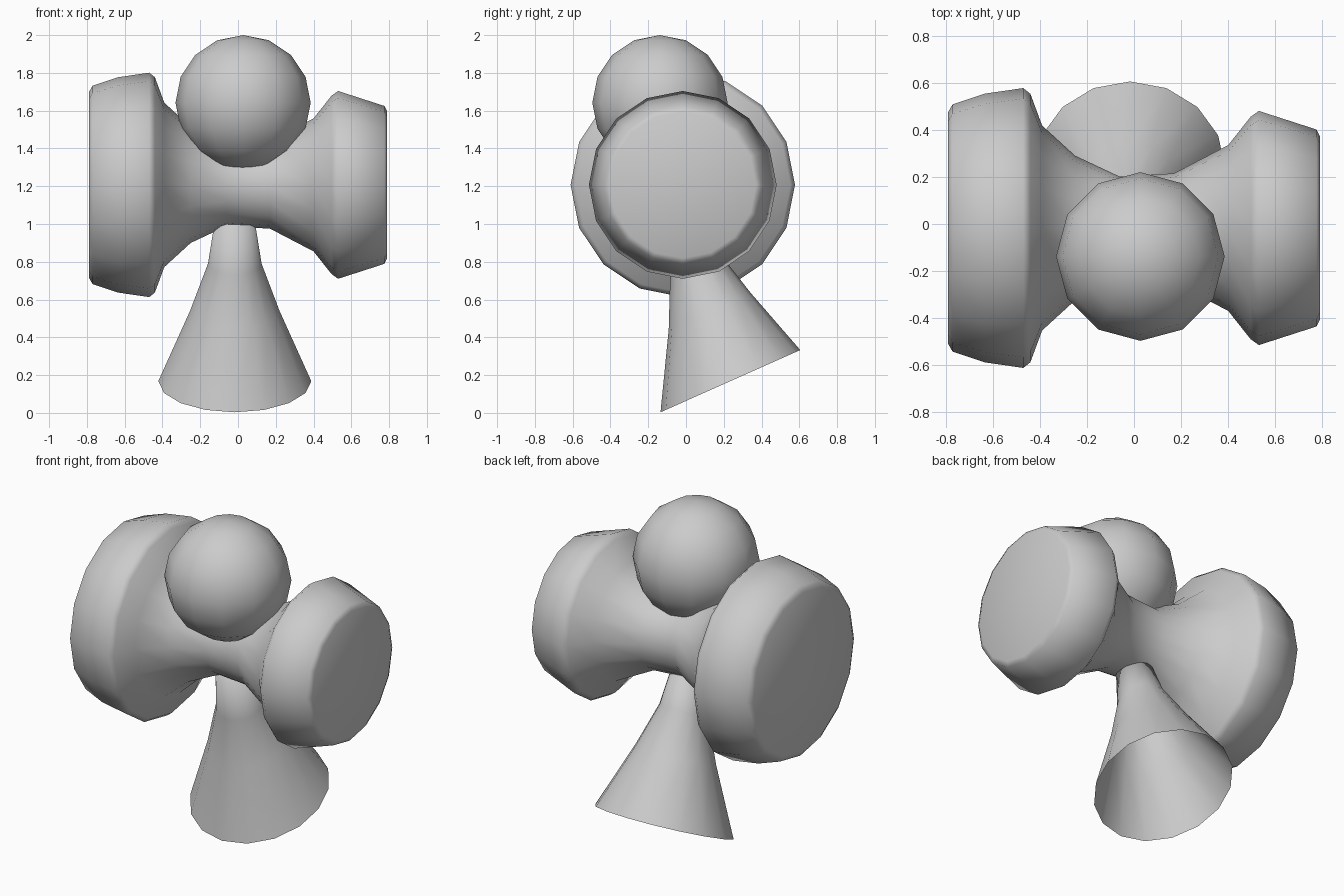
import bpy, bmesh
from math import cos, sin, pi, radians
from mathutils import Vector

if "Cube" in bpy.data.objects:
    bpy.data.objects.remove(bpy.data.objects["Cube"])

SIDES = 16


def finish(bm, name):
    bmesh.ops.recalc_face_normals(bm, faces=bm.faces)
    mesh = bpy.data.meshes.new(name)
    bm.to_mesh(mesh)
    bm.free()
    for p in mesh.polygons:
        p.use_smooth = True
    obj = bpy.data.objects.new(name, mesh)
    bpy.context.collection.objects.link(obj)
    return obj


def loft(name, rings, u, v, cap_start, cap_end):
    """Skin circles given as (centre, radius), lying in the plane of u and v."""
    bm = bmesh.new()
    loops = []
    for centre, r in rings:
        angles = [2 * pi * i / SIDES for i in range(SIDES)]
        loops.append([bm.verts.new(Vector(centre) + r * (u * cos(a) + v * sin(a)))
                      for a in angles])
    for a, b in zip(loops, loops[1:]):
        for i in range(SIDES):
            j = (i + 1) % SIDES
            bm.faces.new((a[i], a[j], b[j], b[i]))
    if cap_start:
        bm.faces.new(loops[0])
    if cap_end:
        bm.faces.new(loops[-1])
    return finish(bm, name)


# Crossbar: turned body along x with two flared closed ends
profile = [(-0.79, 0.49), (-0.77, 0.525), (-0.635, 0.57), (-0.47, 0.594),
           (-0.44, 0.57), (-0.39, 0.435), (-0.25, 0.307), (-0.06, 0.218),
           (0.17, 0.232), (0.40, 0.352), (0.495, 0.472), (0.53, 0.497),
           (0.775, 0.418), (0.79, 0.388)]
loft("crossbar", [((x, -0.017, 1.207), r) for x, r in profile],
     Vector((0, 1, 0)), Vector((0, 0, 1)), True, True)

# Base cone: leaning stem with tilted rings and an open foot
tilt = radians(24)
loft("base_cone",
     [((-0.017, 0.235, 0.168), 0.405), ((-0.017, 0.125, 0.54), 0.237),
      ((-0.017, 0.046, 0.79), 0.142), ((-0.017, -0.02, 1.02), 0.105)],
     Vector((1, 0, 0)), Vector((0, cos(tilt), sin(tilt))), False, True)

# Ball resting on the waist of the crossbar
bm = bmesh.new()
bmesh.ops.create_uvsphere(bm, u_segments=12, v_segments=8, radius=0.358)
ball = finish(bm, "ball")
ball.location = (0.027, -0.138, 1.642)
